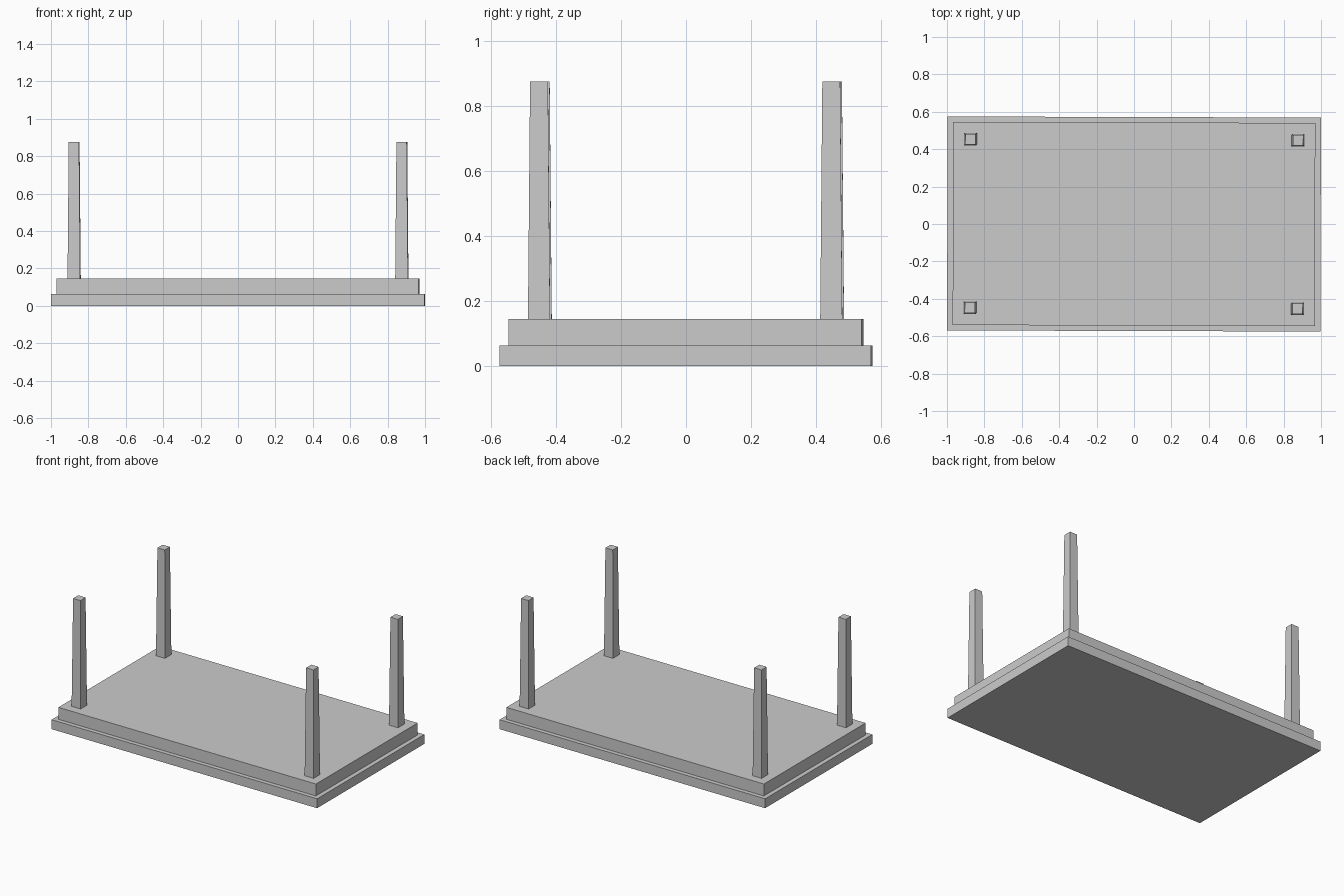
import bpy, bmesh, math
from mathutils import Matrix

if "Cube" in bpy.data.objects:
    bpy.data.objects.remove(bpy.data.objects["Cube"])

grey = bpy.data.materials.new("plain_grey")
grey.diffuse_color = (0.6, 0.6, 0.6, 1)
grey.use_nodes = True
grey.node_tree.nodes["Principled BSDF"].inputs["Base Color"].default_value = grey.diffuse_color
TURN = Matrix.Rotation(math.radians(-0.17), 4, 'Z')  # slight skew of the whole table


def tapered_box(name, x, y, z0, z1, hx, hy, taper=1.0):
    """Box from z0 to z1 whose upper end is scaled by taper."""
    bm = bmesh.new()
    bmesh.ops.create_cube(bm, size=2)
    for v in bm.verts:
        top = v.co.z > 0
        s = taper if top else 1.0
        v.co = (x + v.co.x * hx * s, y + v.co.y * hy * s, z1 if top else z0)
    bm.transform(TURN)
    mesh = bpy.data.meshes.new(name)
    bm.to_mesh(mesh)
    bm.free()
    mesh.materials.append(grey)
    obj = bpy.data.objects.new(name, mesh)
    bpy.context.collection.objects.link(obj)


# Upside-down table: top slab on the ground, apron above it
tapered_box("tabletop", 0, 0, 0, 0.064, 0.998, 0.572)
tapered_box("apron", 0, 0, 0.064, 0.145, 0.968, 0.543)

# Four tapered legs pointing up
for sx, side in ((-1, "left"), (1, "right")):
    for sy, end in ((-1, "front"), (1, "back")):
        tapered_box(f"leg_{end}_{side}", sx * 0.876, sy * 0.450, 0.145, 0.876,
                    0.034, 0.034, 0.81)
